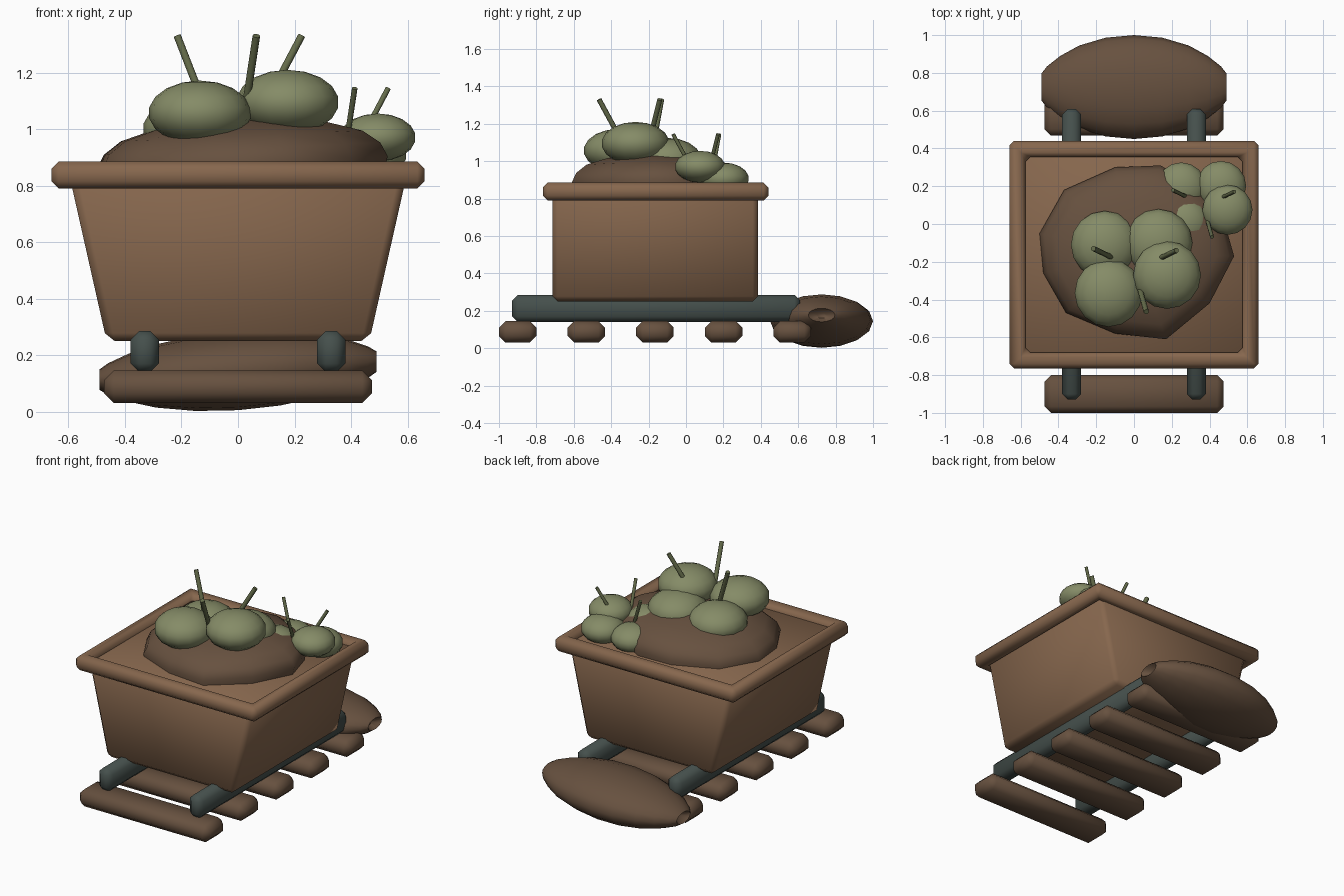
import bpy, bmesh, math
from mathutils import Vector

if "Cube" in bpy.data.objects:
    bpy.data.objects.remove(bpy.data.objects["Cube"], do_unlink=True)


def material(name, r, g, b):
    m = bpy.data.materials.new(name)
    m.use_nodes = True
    m.diffuse_color = (r, g, b, 1)
    m.node_tree.nodes["Principled BSDF"].inputs["Base Color"].default_value = (r, g, b, 1)
    return m


WOOD = material("cart wood", 0.24, 0.135, 0.075)
DARK = material("dark earth brown", 0.135, 0.082, 0.05)
STEEL = material("rail steel", 0.06, 0.08, 0.073)
FRUIT = material("olive green", 0.235, 0.26, 0.135)
STEM = material("stem green", 0.13, 0.15, 0.07)


def finish(name, bm, mat, angle=50, bevel=0):
    bmesh.ops.recalc_face_normals(bm, faces=bm.faces)
    mesh = bpy.data.meshes.new(name)
    bm.to_mesh(mesh)
    bm.free()
    mesh.materials.append(mat)
    ob = bpy.data.objects.new(name, mesh)
    bpy.context.collection.objects.link(ob)
    bpy.ops.object.select_all(action="DESELECT")
    ob.select_set(True)
    bpy.context.view_layer.objects.active = ob
    if bevel:
        mod = ob.modifiers.new("chamfer", "BEVEL")
        mod.width = bevel
        bpy.ops.object.modifier_apply(modifier=mod.name)
    bpy.ops.object.shade_smooth_by_angle(angle=math.radians(angle))
    return ob


def loft(bm, rings, caps=True, closed=False):
    """Skin a list of point rings."""
    loops = [[bm.verts.new(p) for p in ring] for ring in rings]
    pairs = list(zip(loops, loops[1:]))
    if closed:
        pairs.append((loops[-1], loops[0]))
    for a, b in pairs:
        for i in range(len(a)):
            j = (i + 1) % len(a)
            bm.faces.new((a[i], a[j], b[j], b[i]))
    if caps and not closed:
        bm.faces.new(loops[0])
        bm.faces.new(loops[-1])


def rect(hx, y0, y1, z):
    return [(-hx, y0, z), (hx, y0, z), (hx, y1, z), (-hx, y1, z)]


def box(name, x, hx, y0, y1, z0, z1, mat, bevel):
    bm = bmesh.new()
    loft(bm, [rect(hx, y0, y1, z0), rect(hx, y0, y1, z1)])
    bmesh.ops.translate(bm, verts=bm.verts, vec=(x, 0, 0))
    return finish(name, bm, mat, bevel=bevel)


# Track: five sleepers and two rails
for i in range(5):
    y = -0.9 + 0.367 * i
    box(f"sleeper_{i + 1}", 0, 0.475, y - 0.1, y + 0.1, 0.03, 0.145, DARK, 0.035)
for side, x in (("left", 0.33), ("right", -0.33)):
    box(f"rail_{side}", x, 0.05, -0.93, 0.61, 0.14, 0.285, STEEL, 0.03)

# Flared cart body
bm = bmesh.new()
loft(bm, [rect(0.465, -0.715, 0.385, 0.25), rect(0.6, -0.715, 0.385, 0.85)])
finish("cart_body", bm, WOOD, bevel=0.028)

# Rim frame around the top
bm = bmesh.new()
loft(bm, [rect(0.66, -0.765, 0.44, 0.79), rect(0.66, -0.765, 0.44, 0.885),
          rect(0.575, -0.68, 0.355, 0.885), rect(0.575, -0.68, 0.355, 0.79)], closed=True)
finish("cart_rim", bm, WOOD, bevel=0.025)

# Earth heap: uneven outline shrunk ring by ring into a dome
outline = [(-0.5, -0.05), (-0.37, 0.18), (-0.1, 0.3), (0.14, 0.31), (0.34, 0.2), (0.47, 0.04),
           (0.53, -0.17), (0.4, -0.42), (0.17, -0.61), (-0.1, -0.58), (-0.36, -0.47), (-0.48, -0.26)]
bm = bmesh.new()
rings = []
for s, z in ((0.96, 0.8), (1, 0.88), (0.95, 0.93), (0.83, 0.975), (0.6, 1.01), (0.3, 1.04)):
    rings.append([(x * s, -0.15 + (y + 0.15) * s, z + 0.045 * x * s) for x, y in outline])
loft(bm, rings)
finish("earth_heap", bm, DARK, 60)

# Sack behind the cart: tilted lens with tucked ends
bm = bmesh.new()
half = [(0.45, 0.1), (0.49, 0.26), (0.46, 0.4), (0.39, 0.6), (0.29, 0.8), (0.15, 0.95)]
stations = [(-x, r) for x, r in half] + [(0, 1)] + half[::-1]
rings = []
for x, r in stations:
    rings.append([(x, 0.725 + 0.275 * r * math.cos(a), 0.145 + 0.065 * x + 0.14 * r * math.sin(a))
                  for a in (math.tau * k / 16 for k in range(16))])
loft(bm, rings)
finish("sack", bm, DARK, 60)


# Fruit bunches: squashed globes and leaning stems, repeated at a smaller size
GLOBES = [(-0.155, -0.11, 1.0), (-0.135, -0.365, 1.057), (0.175, -0.27, 1.095), (0.13, -0.1, 1.01)]
STEMS = [((-0.11, -0.18, 1.06), (-0.215, -0.13, 1.33)),
         ((0.03, -0.34, 1.1), (0.065, -0.465, 1.33)),
         ((0.13, -0.185, 1.15), (0.225, -0.14, 1.33))]


def bunch(label, scale, offset):
    def place(p):
        return Vector(p) * scale + Vector(offset)
    for i, c in enumerate(GLOBES):
        bm = bmesh.new()
        bmesh.ops.create_uvsphere(bm, u_segments=16, v_segments=9, radius=0.182 * scale)
        bmesh.ops.scale(bm, verts=bm.verts, vec=(1, 1, 0.63))
        bmesh.ops.translate(bm, verts=bm.verts, vec=place(c))
        finish(f"{label}_fruit_{i + 1}", bm, FRUIT, 60)
    for i, (a, b) in enumerate(STEMS):
        a, b = place(a), place(b)
        bm = bmesh.new()
        bmesh.ops.create_cone(bm, cap_ends=True, segments=8, radius1=0.014 * scale,
                              radius2=0.014 * scale, depth=(b - a).length)
        bmesh.ops.rotate(bm, verts=bm.verts, matrix=(b - a).to_track_quat("Z", "Y").to_matrix())
        bmesh.ops.translate(bm, verts=bm.verts, vec=(a + b) / 2)
        finish(f"{label}_stem_{i + 1}", bm, STEM)


bunch("large", 1, (0, 0, 0))
bunch("small", 0.74, (0.365, 0.275, 0.16))
